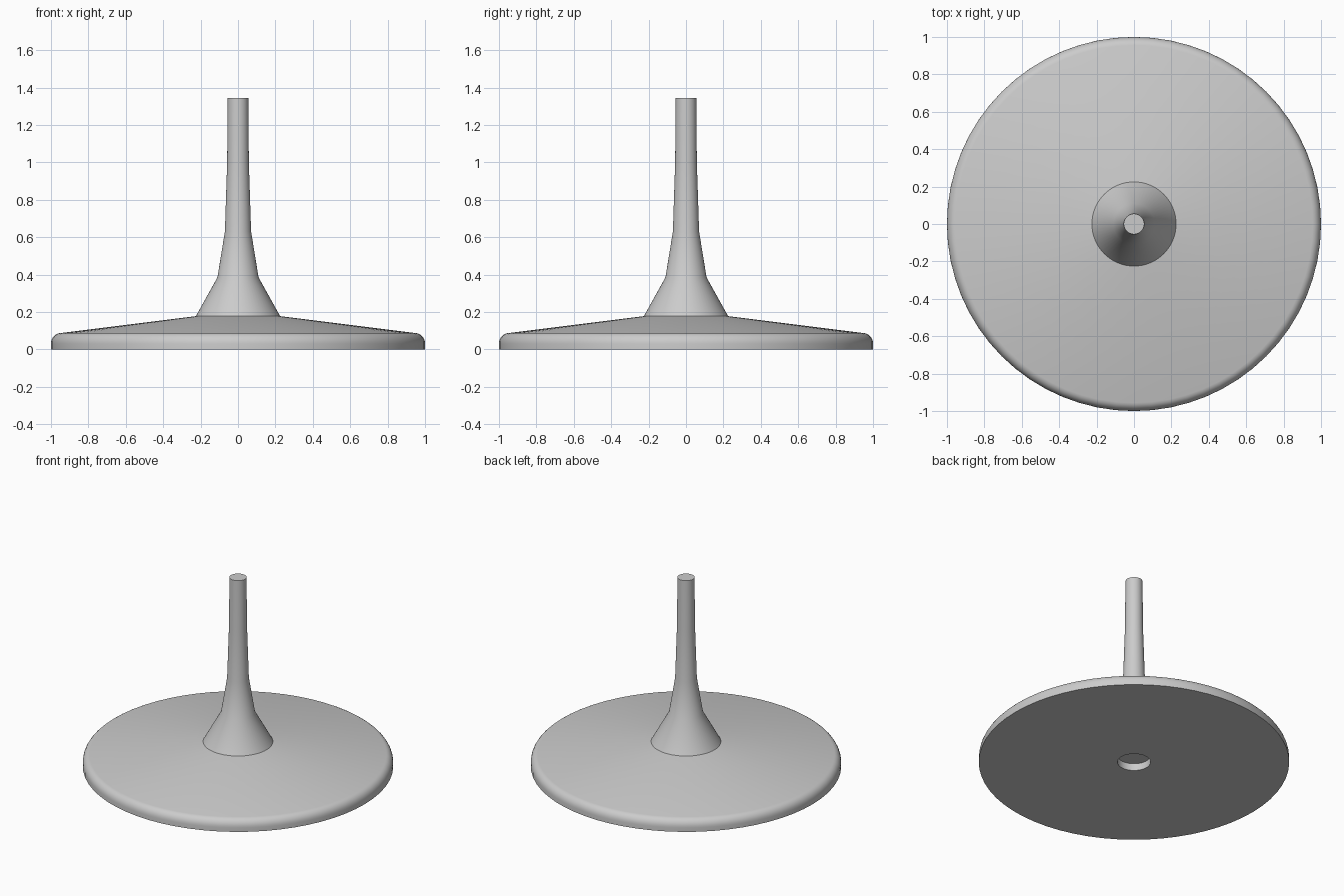
import bpy, bmesh, math

cube = bpy.data.objects.get("Cube")
if cube:
    bpy.data.objects.remove(cube, do_unlink=True)

SEGMENTS = 64

grey = bpy.data.materials.new("light grey")
grey.use_nodes = True
colour = (0.6, 0.6, 0.6, 1)
grey.diffuse_color = colour
grey.node_tree.nodes["Principled BSDF"].inputs["Base Color"].default_value = colour


def lathe(name, profile):
    """Spin a (radius, height) profile around the z axis."""
    bm = bmesh.new()
    verts = [bm.verts.new((r, 0, z)) for r, z in profile]
    edges = [bm.edges.new(pair) for pair in zip(verts, verts[1:])]
    bmesh.ops.spin(bm, geom=verts + edges, cent=(0, 0, 0), axis=(0, 0, 1),
                   angle=math.tau, steps=SEGMENTS)
    bmesh.ops.remove_doubles(bm, verts=bm.verts, dist=1e-5)
    bmesh.ops.recalc_face_normals(bm, faces=bm.faces)
    mesh = bpy.data.meshes.new(name)
    bm.to_mesh(mesh)
    bm.free()
    mesh.materials.append(grey)
    obj = bpy.data.objects.new(name, mesh)
    bpy.context.collection.objects.link(obj)
    bpy.ops.object.select_all(action="DESELECT")
    obj.select_set(True)
    bpy.context.view_layer.objects.active = obj
    bpy.ops.object.shade_smooth_by_angle(angle=math.radians(30))
    return obj


# Rounded shoulder of the disc: quarter ellipse from the rim to the slope
shoulder = [(0.95 + 0.05 * math.cos(a), 0.03 + 0.057 * math.sin(a))
            for a in (math.radians(83) * i / 6 for i in range(7))]

# Base, stem and the shallow socket underneath form one closed surface
lathe("base_and_stem", [
    (0, 0.05), (0.107, 0.05), (0.107, 0), (1, 0),
    *shoulder,
    (0.225, 0.178), (0.11, 0.385), (0.07, 0.63),
    (0.058, 1.0), (0.055, 1.345), (0, 1.345),
])
